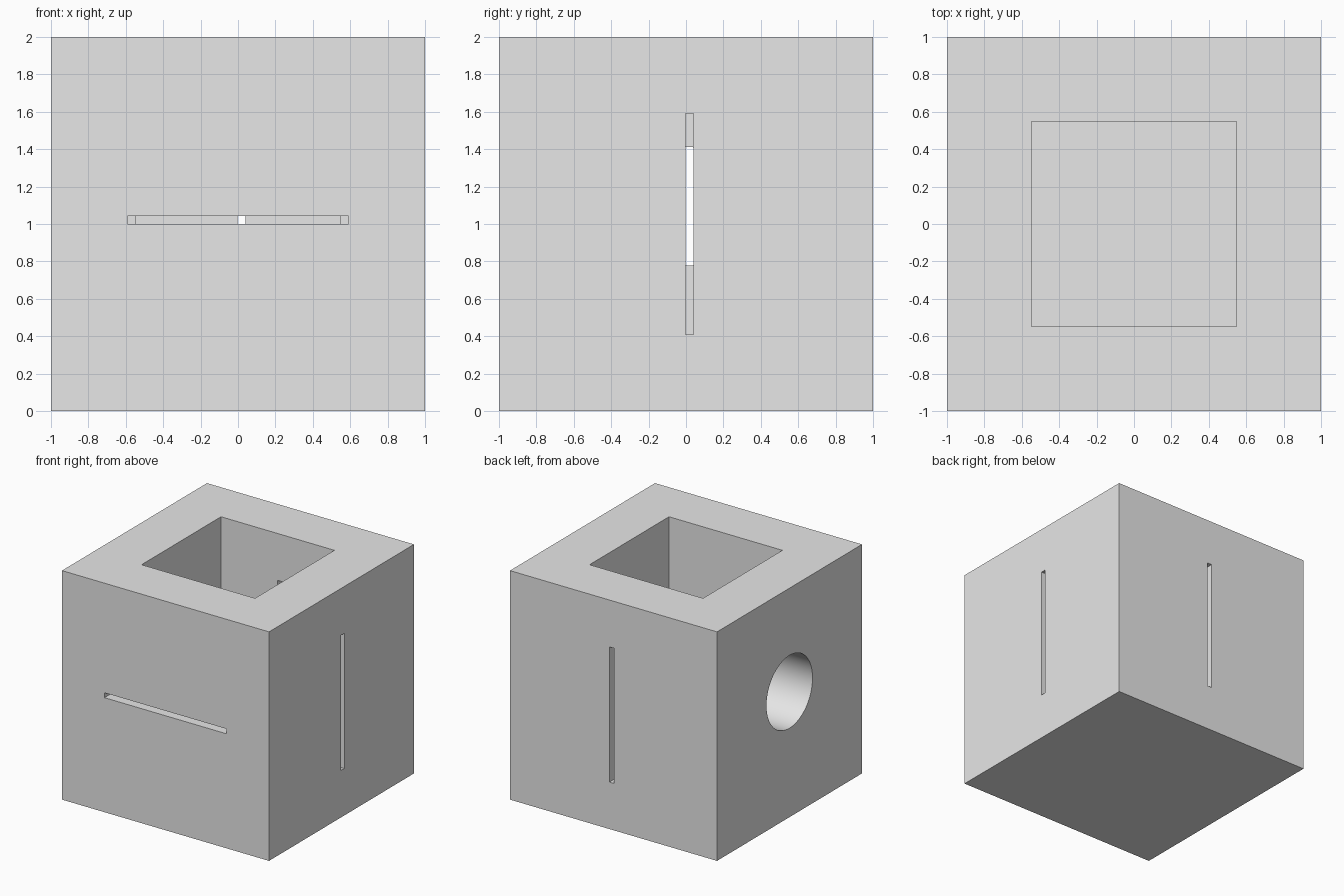
import bpy
import math

old = bpy.data.objects.get("Cube")
if old:
    bpy.data.objects.remove(old, do_unlink=True)

# Single plain grey
grey = bpy.data.materials.new("plain_grey")
grey.use_nodes = True
colour = (0.8, 0.8, 0.8, 1)
grey.diffuse_color = colour
grey.node_tree.nodes["Principled BSDF"].inputs["Base Color"].default_value = colour


def box(name, low, high):
    """Box spanning two opposite corners."""
    bpy.ops.mesh.primitive_cube_add(size=1, location=[(a + b) / 2 for a, b in zip(low, high)])
    ob = bpy.context.object
    ob.name = name
    ob.scale = [b - a for a, b in zip(low, high)]
    bpy.ops.object.transform_apply(location=True, rotation=False, scale=True)
    ob.data.materials.append(grey)
    return ob


def carve(body, cutter):
    """Subtract the cutter from the body and discard it."""
    cutter.hide_render = True
    mod = body.modifiers.new("carve", "BOOLEAN")
    mod.operation = "DIFFERENCE"
    mod.solver = "EXACT"
    mod.object = cutter
    bpy.context.view_layer.objects.active = body
    bpy.ops.object.modifier_apply(modifier=mod.name)
    bpy.data.objects.remove(cutter, do_unlink=True)


INNER = 0.548      # half width of the cavity
FLOOR = 0.2        # cavity floor height
REACH = 0.59       # half length of each slot
S0, S1 = -0.004, 0.039   # slot edges
IN, OUT = 0.54, 1.1      # slot depth range

block = box("hollow_block", (-1, -1, 0), (1, 1, 2))

# Square cavity open at the top
carve(block, box("cavity", (-INNER, -INNER, FLOOR), (INNER, INNER, 2.2)))

# Slots through the front, back and +x walls
carve(block, box("front_slot", (-REACH, -OUT, 1.0), (REACH, -IN, 1.043)))
carve(block, box("back_slot", (S0, IN, 1 - REACH), (S1, OUT, 1 + REACH)))
carve(block, box("side_slot", (IN, S0, 1 - REACH), (OUT, S1, 1 + REACH)))

# Round hole through the -x wall
bpy.ops.mesh.primitive_cylinder_add(vertices=64, radius=0.318, depth=0.7,
                                    location=(-0.85, 0, 1.095),
                                    rotation=(0, math.pi / 2, 0))
hole = bpy.context.object
hole.name = "round_hole"
hole.data.materials.append(grey)
carve(block, hole)

# Keep flat walls crisp and the bore smooth
bpy.ops.object.select_all(action="DESELECT")
block.select_set(True)
bpy.context.view_layer.objects.active = block
bpy.ops.object.shade_smooth_by_angle(angle=math.radians(30))
